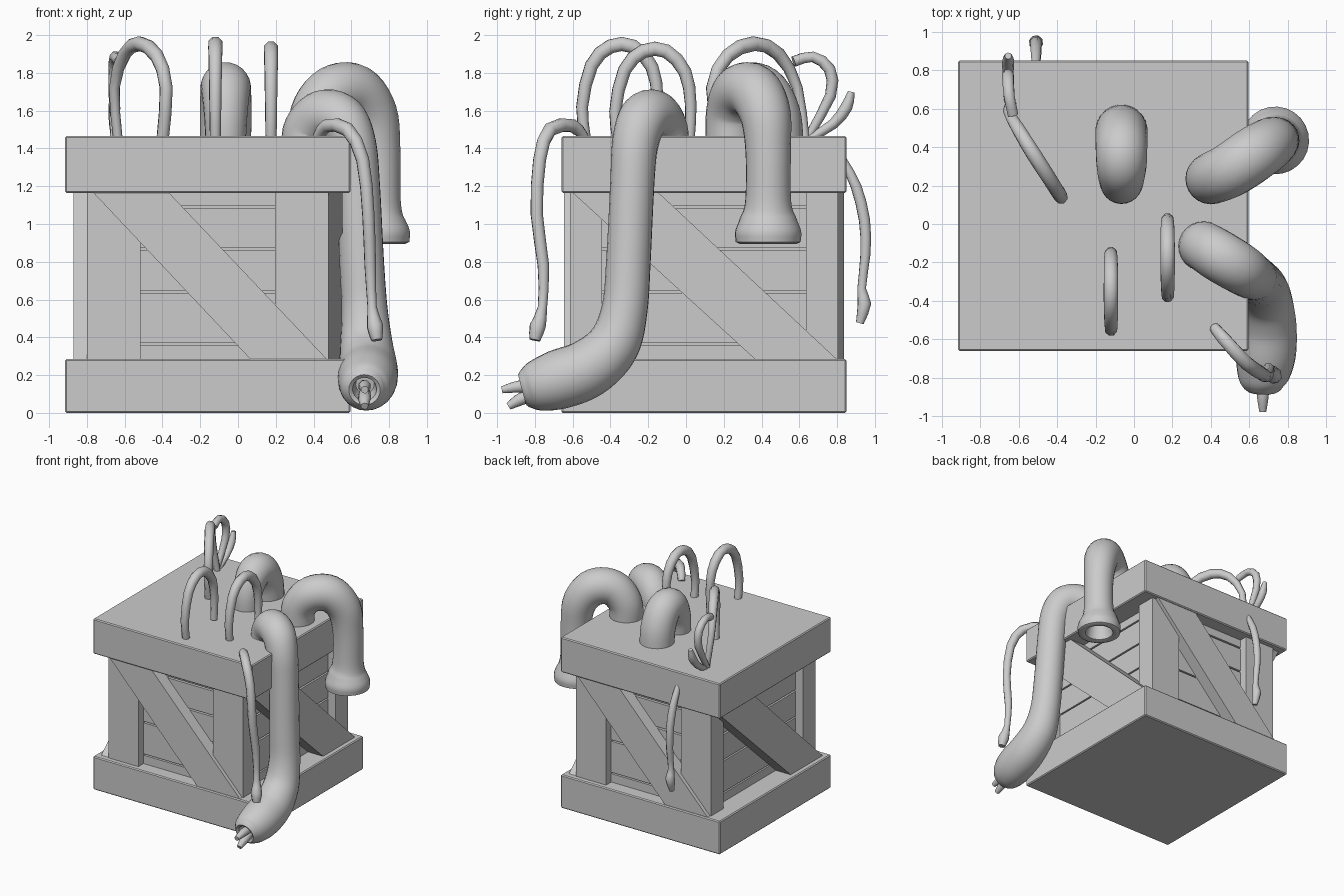
import bpy, bmesh, math
from mathutils import Vector

if "Cube" in bpy.data.objects:
    bpy.data.objects.remove(bpy.data.objects["Cube"])

CX, CY = -0.16, 0.095          # crate centre


def finish(name, bm, smooth=None):
    bmesh.ops.recalc_face_normals(bm, faces=bm.faces)
    me = bpy.data.meshes.new(name)
    bm.to_mesh(me)
    bm.free()
    ob = bpy.data.objects.new(name, me)
    bpy.context.collection.objects.link(ob)
    if smooth:
        bpy.ops.object.select_all(action='DESELECT')
        ob.select_set(True)
        bpy.context.view_layer.objects.active = ob
        bpy.ops.object.shade_smooth_by_angle(angle=math.radians(smooth))
    return ob


def box(name, cx, cy, hx, hy, z0, z1, bevel=0):
    bm = bmesh.new()
    bmesh.ops.create_cube(bm, size=1)
    for v in bm.verts:
        v.co = (cx + v.co.x * 2 * hx, cy + v.co.y * 2 * hy, z0 + (v.co.z + .5) * (z1 - z0))
    ob = finish(name, bm)
    if bevel:
        m = ob.modifiers.new("bevel", 'BEVEL')
        m.width, m.segments = bevel, 1
    return ob


def brace(name, quad, d0, d1, angle):
    """Diagonal board: outline in (u, z) on a wall, thick from d0 out to d1."""
    bm = bmesh.new()
    c, s = math.cos(angle), math.sin(angle)
    rings = [[bm.verts.new((CX + u * c + d * s, CY + u * s - d * c, z)) for u, z in quad]
             for d in (d0, d1)]
    bm.faces.new(rings[0])
    bm.faces.new(rings[1])
    for i in range(4):
        j = (i + 1) % 4
        bm.faces.new((rings[0][i], rings[0][j], rings[1][j], rings[1][i]))
    finish(name, bm)


def spline(a, b, c, d, t):
    return .5 * (2 * b + (c - a) * t + (2 * a - 5 * b + 4 * c - d) * t * t
                 + (3 * b - a - 3 * c + d) * t ** 3)


def tentacle(name, pts, sides=24, steps=5, mouth=0, smooth=50):
    """Tube through (x, y, z, radius) points; mouth = depth of the open end."""
    P = [Vector(p) for p in pts]
    P = [2 * P[0] - P[1]] + P + [2 * P[-1] - P[-2]]
    path = [spline(*P[i:i + 4], k / steps) for i in range(len(P) - 3) for k in range(steps)]
    path.append(P[-2])
    pos = [p.to_3d() for p in path]
    bm = bmesh.new()
    rings = []

    def ring(centre, r, n, t):
        b = t.cross(n)
        rings.append([bm.verts.new(centre + r * (math.cos(a) * n + math.sin(a) * b))
                      for a in (2 * math.pi * k / sides for k in range(sides))])

    n = Vector((.3, 1, .1))
    for i, p in enumerate(pos):
        t = (pos[min(i + 1, len(pos) - 1)] - pos[max(i - 1, 0)]).normalized()
        n = (n - t * n.dot(t)).normalized()
        ring(p, path[i].w, n, t)
    if mouth:
        r = path[-1].w
        ring(pos[-1] + t * .012, r * .85, n, t)
        ring(pos[-1], r * .65, n, t)
        ring(pos[-1] - t * mouth, r * .5, n, t)
    for a, b in zip(rings, rings[1:]):
        for k in range(sides):
            j = (k + 1) % sides
            bm.faces.new((a[k], a[j], b[j], b[k]))
    bm.faces.new(rings[0])
    bm.faces.new(rings[-1])
    finish(name, bm, smooth)


# crate lid and base
box("crate_base", CX, CY, .755, .755, 0, .285, .008)
box("crate_lid", CX, CY, .755, .755, 1.165, 1.465, .008)

# recessed planks around a core
box("crate_core", CX, CY, .545, .615, .25, 1.2)
for z0, z1 in ((.27, .357), (.369, .635), (.648, .862), (.876, 1.082), (1.096, 1.18)):
    box("plank", CX, CY, .57, .64, z0, z1)

# corner posts
for sx in (-1, 1):
    for sy in (-1, 1):
        box("corner_post", CX + sx * .4975, CY + sy * .625, .1425, .085, .27, 1.18)

# diagonal braces, same slant on opposite walls
front = ((-.61, 1.17), (-.21, 1.17), (.635, .28), (.23, .28))
side = ((-.70, 1.17), (-.245, 1.17), (.708, .28), (.275, .28))
for k in range(4):
    if k % 2:
        brace("side_brace", side, .56, .712, k * math.pi / 2)
    else:
        brace("front_back_brace", front, .63, .742, k * math.pi / 2)

# thick tentacle with flared open end
tentacle("flared_tentacle", [
    (.40, .235, 1.40, .13), (.41, .24, 1.58, .135), (.50, .28, 1.695, .142),
    (.62, .36, 1.70, .145), (.71, .42, 1.58, .135), (.74, .435, 1.38, .12),
    (.74, .435, 1.12, .122), (.735, .435, 1.03, .15), (.735, .435, .96, .175),
    (.735, .435, .905, .172)], mouth=.12)

# thick tentacle that reaches the ground and bends to the front
tentacle("long_tentacle", [
    (.36, -.12, 1.40, .13), (.37, -.12, 1.50, .13), (.45, -.17, 1.575, .135),
    (.55, -.23, 1.55, .132), (.61, -.27, 1.42, .122), (.635, -.285, 1.2, .117),
    (.655, -.305, .8, .118), (.67, -.325, .55, .122), (.68, -.385, .36, .14),
    (.69, -.52, .235, .155), (.685, -.68, .175, .157), (.672, -.80, .14, .132),
    (.67, -.855, .125, .098)], mouth=.1)
tentacle("upper_prong", [(.67, -.77, .14, .03), (.67, -.88, .14, .034),
                         (.67, -.975, .122, .02)], 8, 3)
tentacle("lower_prong", [(.67, -.77, .11, .03), (.67, -.87, .075, .034),
                         (.67, -.94, .035, .02)], 8, 3)

# thick arch going in and out of the lid
tentacle("arched_tentacle", [
    (-.065, .21, 1.40, .105), (-.065, .225, 1.58, .115), (-.065, .30, 1.71, .13),
    (-.065, .40, 1.705, .135), (-.065, .47, 1.58, .137), (-.065, .49, 1.40, .135)])

# thin tendril loops on the lid
loop = ((-.53, 1.44, .03), (-.55, 1.62, .033), (-.50, 1.84, .037), (-.40, 1.94, .04),
        (-.28, 1.94, .04), (-.18, 1.83, .037), (-.15, 1.66, .032), (-.155, 1.48, .028))
for x, dy, dz in ((-.12, 0, 0), (.175, .175, -.025)):
    tentacle("tendril_loop", [(x, y + dy, z + dz, r) for y, z, r in loop], 8, 2)
tentacle("corner_tendril_loop", [
    (-.40, .18, 1.44, .034), (-.38, .14, 1.72, .036), (-.43, .22, 1.89, .038),
    (-.52, .36, 1.955, .04), (-.60, .49, 1.90, .036), (-.655, .59, 1.72, .028),
    (-.635, .63, 1.44, .025)], 8, 2)

# thin curled tendrils at the back corner
tentacle("curled_tendril", [
    (-.63, .57, 1.86, .03), (-.65, .67, 1.885, .03), (-.655, .76, 1.82, .032),
    (-.655, .765, 1.68, .03), (-.655, .64, 1.45, .022)], 8, 2)
tentacle("short_tendril", [
    (-.65, .65, 1.45, .022), (-.655, .78, 1.53, .028), (-.655, .85, 1.62, .032),
    (-.655, .875, 1.70, .018)], 8, 2)

# thin tendrils hanging over the edge
tentacle("back_hanging_tendril", [
    (-.51, .83, 1.34, .022), (-.51, .90, 1.20, .03), (-.51, .945, 1.02, .031),
    (-.51, .95, .84, .028), (-.51, .93, .66, .024), (-.51, .945, .58, .038),
    (-.51, .92, .475, .022)], 8, 2)
tentacle("front_hanging_tendril", [
    (.42, -.54, 1.46, .028), (.47, -.60, 1.52, .036), (.58, -.72, 1.50, .038),
    (.66, -.775, 1.34, .036), (.69, -.79, 1.05, .034), (.70, -.755, .78, .032),
    (.71, -.76, .56, .026), (.725, -.785, .46, .045), (.735, -.80, .385, .03)], 8, 2)
